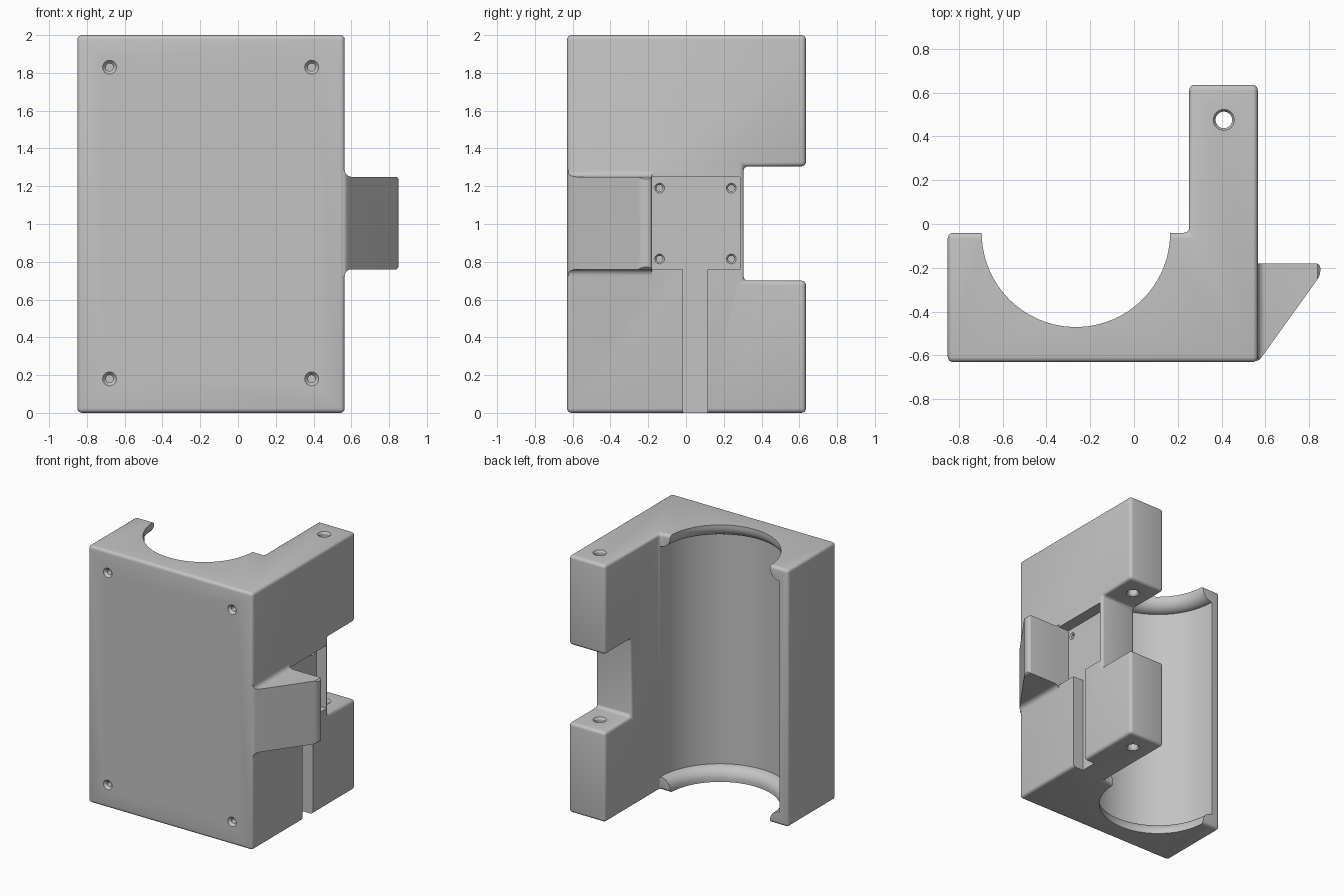
import bpy, bmesh, math

cube = bpy.data.objects.get("Cube")
if cube:
    bpy.data.objects.remove(cube, do_unlink=True)

grey = bpy.data.materials.new("matte grey")
grey.use_nodes = True
tone = (0.55, 0.55, 0.55, 1)
grey.diffuse_color = tone
grey.node_tree.nodes["Principled BSDF"].inputs["Base Color"].default_value = tone


def make(name, bm):
    bmesh.ops.recalc_face_normals(bm, faces=bm.faces)
    mesh = bpy.data.meshes.new(name)
    bm.to_mesh(mesh)
    bm.free()
    mesh.materials.append(grey)
    ob = bpy.data.objects.new(name, mesh)
    bpy.context.collection.objects.link(ob)
    return ob


def prism(name, pts, lo, hi, axis="z"):
    """Extrude a profile along z (points are x, y) or along y (points are x, z)."""
    place = (lambda a, b, h: (a, b, h)) if axis == "z" else (lambda a, b, h: (a, h, b))
    bm = bmesh.new()
    face = bm.faces.new([bm.verts.new(place(a, b, lo)) for a, b in pts])
    top = bmesh.ops.extrude_face_region(bm, geom=[face])["geom"]
    verts = [g for g in top if isinstance(g, bmesh.types.BMVert)]
    bmesh.ops.translate(bm, verts=verts, vec=place(0, 0, hi - lo))
    return make(name, bm)


def box(name, x, y, z):
    return prism(name, [(x[0], y[0]), (x[1], y[0]), (x[1], y[1]), (x[0], y[1])], *z)


def lathe(name, profile, steps=32):
    """Closed solid turned around z from (radius, height) points."""
    bm = bmesh.new()
    rings = [[bm.verts.new((r * math.cos(math.tau * i / steps),
                            r * math.sin(math.tau * i / steps), h))
              for i in range(steps)] for r, h in profile]
    for a, b in zip(rings, rings[1:]):
        for i in range(steps):
            j = (i + 1) % steps
            bm.faces.new((a[i], a[j], b[j], b[i]))
    bm.faces.new(rings[0])
    bm.faces.new(rings[-1])
    return make(name, bm)


def apply(ob, kind, **settings):
    mod = ob.modifiers.new(kind.title(), kind)
    for key, value in settings.items():
        setattr(mod, key, value)
    bpy.context.view_layer.objects.active = ob
    bpy.ops.object.modifier_apply(modifier=mod.name)


def combine(ob, tool, operation="DIFFERENCE"):
    apply(ob, "BOOLEAN", operation=operation, object=tool, solver="EXACT")
    bpy.data.objects.remove(tool, do_unlink=True)


def bevel(ob, width):
    apply(ob, "BEVEL", width=width, segments=4, limit_method="ANGLE",
          angle_limit=math.radians(30))


# Body: L-shaped block with a notch across the rear arm
L, R, ARM, FRONT, MID, BACK = -0.85, 0.565, 0.252, -0.63, -0.04, 0.635
body = prism("holder_body", [(L, FRONT), (R, FRONT), (R, BACK), (ARM, BACK),
                             (ARM, MID), (L, MID)], 0, 2)
combine(body, box("notch_cutter", (0.1, 0.8), (0.305, 0.8), (0.70, 1.305)))
bevel(body, 0.024)

# Half-round cradle with a rounded lip at both ends
rim, wall, flat = 0.43, 0.513, 0.02
depth = wall - rim
curve = [(wall - depth * math.cos(t * math.pi / 16),
          flat + depth * math.sin(t * math.pi / 16)) for t in range(9)]
lower = [(rim, -0.1)] + curve
cradle = lathe("cradle_cutter", lower + [(r, 2 - h) for r, h in reversed(lower)], 96)
cradle.location = (-0.265, MID, 0)
combine(body, cradle)

# Side pocket and the cable channel running down from it
FLOOR = 0.475
combine(body, box("pocket_cutter", (FLOOR, 0.7), (-0.18, 0.285), (0.76, 1.25)))
combine(body, box("channel_cutter", (FLOOR, 0.7), (-0.015, 0.115), (-0.1, 0.8)))

# Side wedge with flared root
wedge = prism("side_wedge", [(0.53, FRONT + 0.004), (0.569, FRONT + 0.004),
                             (0.85, -0.235), (0.85, -0.18), (0.53, -0.18)], 0.6, 1.4)
flare = [(0.53, 1.285), (0.565, 1.285)]
flare += [(0.6 - 0.035 * math.cos(a * math.pi / 8),
           1.285 - 0.035 * math.sin(a * math.pi / 8)) for a in range(1, 5)]
flare += [(0.838, 1.25), (0.85, 1.238)]
mirrored = [(x, 2.01 - z) for x, z in reversed(flare)]
apply(wedge, "BEVEL", width=0.02, segments=4, limit_method="ANGLE",
      angle_limit=math.radians(30))
combine(wedge, prism("flare_shape", flare + mirrored, -0.8, 0, "y"), "INTERSECT")
combine(body, wedge, "UNION")


def drill(location, profile, rotation=(0, 0, 0)):
    tool = lathe("drill", profile, 24)
    tool.location, tool.rotation_euler = location, rotation
    bpy.context.view_layer.update()
    combine(body, tool)


# Countersunk screw holes in the front face
for x in (-0.68, 0.39):
    for z in (0.18, 1.83):
        drill((x, FRONT, z), [(0.037, -0.05), (0.037, 0), (0.02, 0.02), (0.02, 0.06)],
              (-math.pi / 2, 0, 0))

# Small screw holes in the pocket floor
for y in (-0.14, 0.24):
    for z in (0.815, 1.19):
        drill((FLOOR, y, z), [(0.026, -0.04), (0.026, 0), (0.017, 0.01), (0.017, 0.06)],
              (0, -math.pi / 2, 0))

# Through holes in the two arm blocks, countersunk at each opening
for lo, hi in ((0, 0.70), (1.305, 2)):
    drill((0.41, 0.475, 0), [(0.048, lo - 0.1), (0.048, lo), (0.038, lo + 0.015),
                             (0.038, hi - 0.015), (0.048, hi), (0.048, hi + 0.1)])

bpy.ops.object.select_all(action="DESELECT")
body.select_set(True)
bpy.context.view_layer.objects.active = body
bpy.ops.object.shade_smooth_by_angle(angle=math.radians(30))
